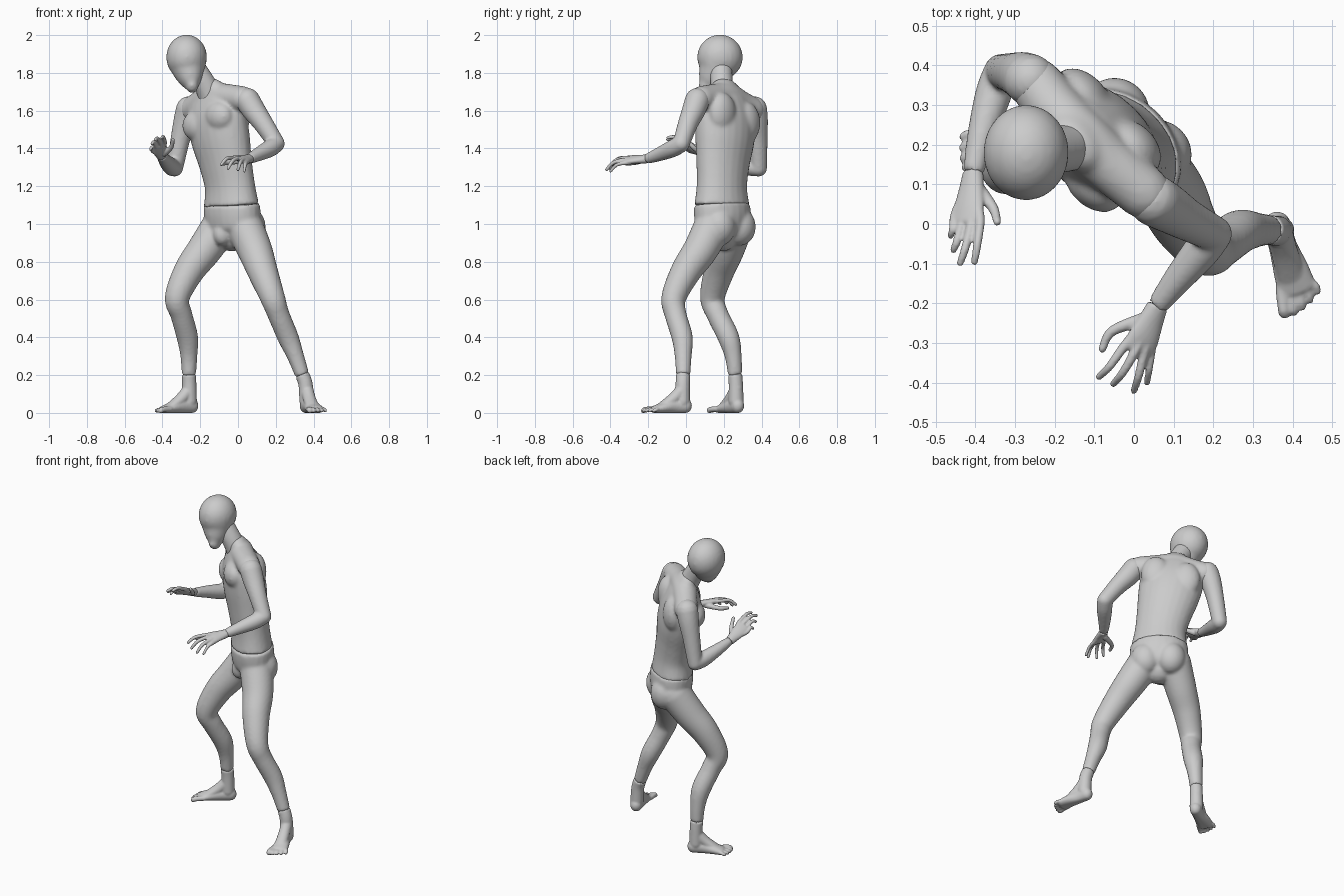
import bpy, bmesh, math
from mathutils import Vector, Matrix

SIDE = Vector((0.707, -0.707, 0))    # body's left, trunk is turned 45 degrees
FRONT = Vector((-0.707, -0.707, 0))


def spline(rows, steps=5):
    """Smooth the rows (x, y, z, ru, rv) with a Catmull-Rom curve."""
    rows = [tuple(r) if len(r) == 5 else tuple(r) + (r[3],) for r in rows]
    out = []
    for i in range(len(rows) - 1):
        a, b, c, d = rows[max(i - 1, 0)], rows[i], rows[i + 1], rows[min(i + 2, len(rows) - 1)]
        for k in range(steps):
            t = k / steps
            out.append([0.5 * (2 * q + (r - p) * t + (2 * p - 5 * q + 4 * r - s) * t * t
                               + (3 * q - p - 3 * r + s) * t ** 3)
                        for p, q, r, s in zip(a, b, c, d)])
    return out + [list(rows[-1])]


def tube(bm, rows, side=SIDE, caps=(True, True), n=24):
    """Loft elliptical sections along a path, with rounded or flat ends."""
    rows = spline(rows)
    cs = [Vector(r[:3]) for r in rows]
    rings = []
    for i, r in enumerate(rows):
        t = (cs[min(i + 1, len(cs) - 1)] - cs[max(i - 1, 0)]).normalized()
        u = (side - t * side.dot(t)).normalized()
        rings.append((cs[i], t, u, r[3], r[4]))

    def dome(ring, sign):
        c, t, u, a, b = ring
        return [(c + t * sign * min(a, b) * math.sin(q), t, u, a * math.cos(q), b * math.cos(q))
                for q in (0.4, 0.8, 1.15, 1.4)]
    if caps[0]:
        rings = dome(rings[0], -1)[::-1] + rings
    if caps[1]:
        rings += dome(rings[-1], 1)
    loops = []
    for c, t, u, a, b in rings:
        v = t.cross(u)
        loops.append([bm.verts.new(c + u * a * math.cos(q) + v * b * math.sin(q))
                      for q in (2 * math.pi * k / n for k in range(n))])
    for p, q in zip(loops, loops[1:]):
        for k in range(n):
            bm.faces.new((p[k], p[(k + 1) % n], q[(k + 1) % n], q[k]))
    bm.faces.new(loops[0][::-1])
    bm.faces.new(loops[-1])


def ball(bm, c, radii, turn=0.0):
    m = Matrix.Translation(c) @ Matrix.Rotation(turn, 4, 'Z') @ Matrix.Diagonal((*radii, 1))
    bmesh.ops.create_uvsphere(bm, u_segments=24, v_segments=16, radius=1, matrix=m)


def finish(name, bm, voxel=0.01, smooth=5):
    """Fuse the overlapping volumes into one smooth skin."""
    bmesh.ops.recalc_face_normals(bm, faces=bm.faces)
    me = bpy.data.meshes.new(name)
    bm.to_mesh(me)
    bm.free()
    ob = bpy.data.objects.new(name, me)
    bpy.context.collection.objects.link(ob)
    rm = ob.modifiers.new("fuse", 'REMESH')
    rm.mode, rm.voxel_size, rm.use_smooth_shade = 'VOXEL', voxel, True
    sm = ob.modifiers.new("soften", 'SMOOTH')
    sm.factor, sm.iterations = 0.5, smooth
    return ob


X = Vector((1, 0, 0))
TURN = math.radians(-45)

# Head: cranium plus tapering face
bm = bmesh.new()
ball(bm, (-0.272, 0.18, 1.883), (0.108, 0.121, 0.119))
tube(bm, [(-0.268, 0.17, 1.88, 0.1, 0.108), (-0.262, 0.157, 1.82, 0.09, 0.096),
          (-0.25, 0.127, 1.76, 0.06, 0.066), (-0.243, 0.107, 1.728, 0.033, 0.042)], X)
finish("head", bm)

# Neck
bm = bmesh.new()
tube(bm, [(-0.14, 0.205, 1.66, 0.066), (-0.175, 0.19, 1.74, 0.06), (-0.235, 0.185, 1.83, 0.06)], X)
finish("neck", bm)

# Torso: rib cage, shoulder girdle, chest muscles, shoulder blades
bm = bmesh.new()
tube(bm, [(-0.035, 0.19, 1.098, 0.168, 0.122), (-0.043, 0.19, 1.2, 0.152, 0.112),
          (-0.065, 0.195, 1.32, 0.162, 0.116), (-0.092, 0.205, 1.45, 0.182, 0.126),
          (-0.115, 0.21, 1.56, 0.188, 0.118), (-0.13, 0.21, 1.65, 0.16, 0.09),
          (-0.145, 0.205, 1.71, 0.09, 0.06)], caps=(False, True))
tube(bm, [(0.025, 0.08, 1.662, 0.068), (-0.06, 0.15, 1.672, 0.07), (-0.135, 0.215, 1.675, 0.075),
          (-0.20, 0.29, 1.635, 0.07), (-0.245, 0.35, 1.605, 0.068)], Vector((0, 0, 1)))
mid = Vector((-0.112, 0.212, 0))
for s in (-1, 1):
    lift = Vector((0, 0, 0.025 * s))
    ball(bm, mid + SIDE * 0.083 * s + FRONT * 0.068 + lift + Vector((0, 0, 1.545)), (0.088, 0.062, 0.08), TURN)
    ball(bm, mid + SIDE * 0.09 * s - FRONT * 0.062 + lift + Vector((0, 0, 1.56)), (0.085, 0.06, 0.11), TURN)
finish("torso", bm)

# Pelvis and both legs down to the ankle seams
bm = bmesh.new()
tube(bm, [(-0.033, 0.19, 1.104, 0.17, 0.124), (-0.03, 0.193, 1.04, 0.172, 0.126),
          (-0.03, 0.193, 0.97, 0.16, 0.112), (-0.03, 0.19, 0.935, 0.09, 0.08)], caps=(False, True))
hip = Vector((-0.03, 0.193, 0))
for s in (-1, 1):
    ball(bm, hip + SIDE * 0.075 * s - FRONT * 0.055 + Vector((0, 0, 0.985)), (0.087, 0.082, 0.1), TURN)
ball(bm, hip + FRONT * 0.075 + Vector((0, 0, 0.945)), (0.05, 0.05, 0.06), TURN)
legs = {
    "left": [(0.035, 0.14, 0.985, 0.1), (0.09, 0.075, 0.86, 0.092), (0.13, 0.0, 0.75, 0.081),
             (0.183, -0.065, 0.61, 0.066), (0.215, -0.055, 0.52, 0.058), (0.265, -0.02, 0.40, 0.056),
             (0.305, -0.015, 0.30, 0.045), (0.34, -0.015, 0.2, 0.038)],
    "right": [(-0.095, 0.255, 0.985, 0.1), (-0.18, 0.215, 0.86, 0.092), (-0.26, 0.175, 0.75, 0.081),
              (-0.322, 0.14, 0.61, 0.066), (-0.3, 0.167, 0.52, 0.058), (-0.268, 0.225, 0.40, 0.057),
              (-0.26, 0.25, 0.30, 0.045), (-0.26, 0.26, 0.2, 0.038)]}
for rows in legs.values():
    tube(bm, rows, caps=(True, False))
finish("pelvis_and_legs", bm)

# Feet: heel, arch, instep and five toes, flattened on the ground
feet = {"left": (Vector((0.352, 0.03, 0)), Vector((0.26, -0.96, 0)), 1),
        "right": (Vector((-0.215, 0.292, 0)), Vector((-0.85, -0.53, 0)), -1)}
for name, (heel, d, s) in feet.items():
    d.normalize()
    out = Vector((-d.y, d.x, 0)) * s    # towards the little toe
    ank = Vector(legs[name][-1][:3])

    def at(a, o, z, *r):
        return (*(heel + d * a + out * o + Vector((0, 0, z))), *r)
    bm = bmesh.new()
    tube(bm, [(*(ank + Vector((0, 0, 0.003))), 0.038), (*ank.lerp(Vector(at(0.05, 0, 0.13)), 0.7), 0.038),
              at(0.05, 0, 0.06, 0.04)], out, (False, True))
    tube(bm, [at(0.035, 0, 0.038, 0.035, 0.04), at(0.09, 0, 0.036, 0.036, 0.04),
              at(0.15, 0.004, 0.028, 0.045, 0.031), at(0.2, 0.006, 0.018, 0.05, 0.022)], out)
    tube(bm, [at(0.045, 0, 0.13, 0.034), at(0.1, 0, 0.075, 0.034, 0.032), at(0.175, 0, 0.03, 0.036, 0.02)], out)
    for k, (tip, r) in enumerate(((0.268, 0.015), (0.268, 0.011), (0.26, 0.011), (0.248, 0.01), (0.232, 0.01))):
        o = -0.04 + k * 0.0235
        tube(bm, [at(0.19, o * 0.8, 0.02, r), at(tip - 0.025, o, 0.018, r), at(tip - r, o, 0.011, r)], out, n=12)
    for v in bm.verts:
        v.co.z = max(v.co.z, 0)
    finish(name + "_foot", bm, 0.006, 3)

# Arms from shoulder to wrist
arms = {
    "left": [(0.05, 0.06, 1.655, 0.066), (0.085, 0.04, 1.60, 0.062), (0.135, 0.01, 1.53, 0.053),
             (0.203, -0.025, 1.425, 0.045), (0.168, -0.07, 1.4, 0.046), (0.11, -0.14, 1.37, 0.037),
             (0.06, -0.205, 1.345, 0.027)],
    "right": [(-0.262, 0.363, 1.61, 0.066), (-0.28, 0.373, 1.55, 0.061), (-0.305, 0.38, 1.45, 0.052),
              (-0.335, 0.385, 1.295, 0.044), (-0.355, 0.325, 1.305, 0.046), (-0.385, 0.22, 1.335, 0.036),
              (-0.405, 0.13, 1.36, 0.026)]}
for name, rows in arms.items():
    bm = bmesh.new()
    up = Vector((0.3, 0.2, 0.9))
    tube(bm, rows[:4], up)
    tube(bm, rows[3:], up, (True, False))
    finish(name + "_arm", bm, 0.008, 4)

# Hands: (knuckle, tip) per finger from index to little, then thumb path
hands = {
    "left": ([((-0.03, -0.315, 1.35), (-0.088, -0.385, 1.315)), ((-0.003, -0.332, 1.348), (-0.052, -0.403, 1.295)),
              ((0.025, -0.328, 1.338), (0.0, -0.42, 1.288)), ((0.045, -0.307, 1.325), (0.033, -0.4, 1.28))],
             [(0.025, -0.24, 1.337), (-0.055, -0.27, 1.325), (-0.08, -0.315, 1.318)]),
    "right": ([((-0.388, 0.005, 1.433), (-0.402, -0.095, 1.457)), ((-0.412, -0.008, 1.428), (-0.438, -0.098, 1.447)),
               ((-0.435, -0.003, 1.41), (-0.455, -0.065, 1.425)), ((-0.452, 0.02, 1.388), (-0.462, -0.03, 1.395))],
              [(-0.39, 0.085, 1.375), (-0.355, 0.04, 1.405), (-0.345, 0.005, 1.445)])}
for name, (fingers, thumb) in hands.items():
    bm = bmesh.new()
    w = Vector(arms[name][-1][:3])
    ks = [Vector(k) for k, _ in fingers]
    across = (ks[0] - ks[3]).normalized()
    c = (ks[0] + ks[1] + ks[2] + ks[3]) / 4
    tube(bm, [(*w, 0.027, 0.024), (*w.lerp(c, 0.35), 0.034, 0.02), (*w.lerp(c, 0.7), 0.042, 0.018),
              (*w.lerp(c, 0.95), 0.044, 0.014)], across, (False, True))
    for k, (a, b) in enumerate(fingers):
        a, b = Vector(a), Vector(b)
        m = a.lerp(b, 0.55) + Vector((0, -0.006, 0.014))
        r = 0.0105 if k < 3 else 0.0095
        tube(bm, [(*w.lerp(a, 0.7), 0.013), (*a, 0.012), (*m, r), (*b, r * 0.85)], across, n=12)
    tube(bm, [(*thumb[0], 0.018), (*thumb[1], 0.013), (*thumb[2], 0.01)], Vector((0, 0, 1)), n=12)
    finish(name + "_hand", bm, 0.0045, 3)
